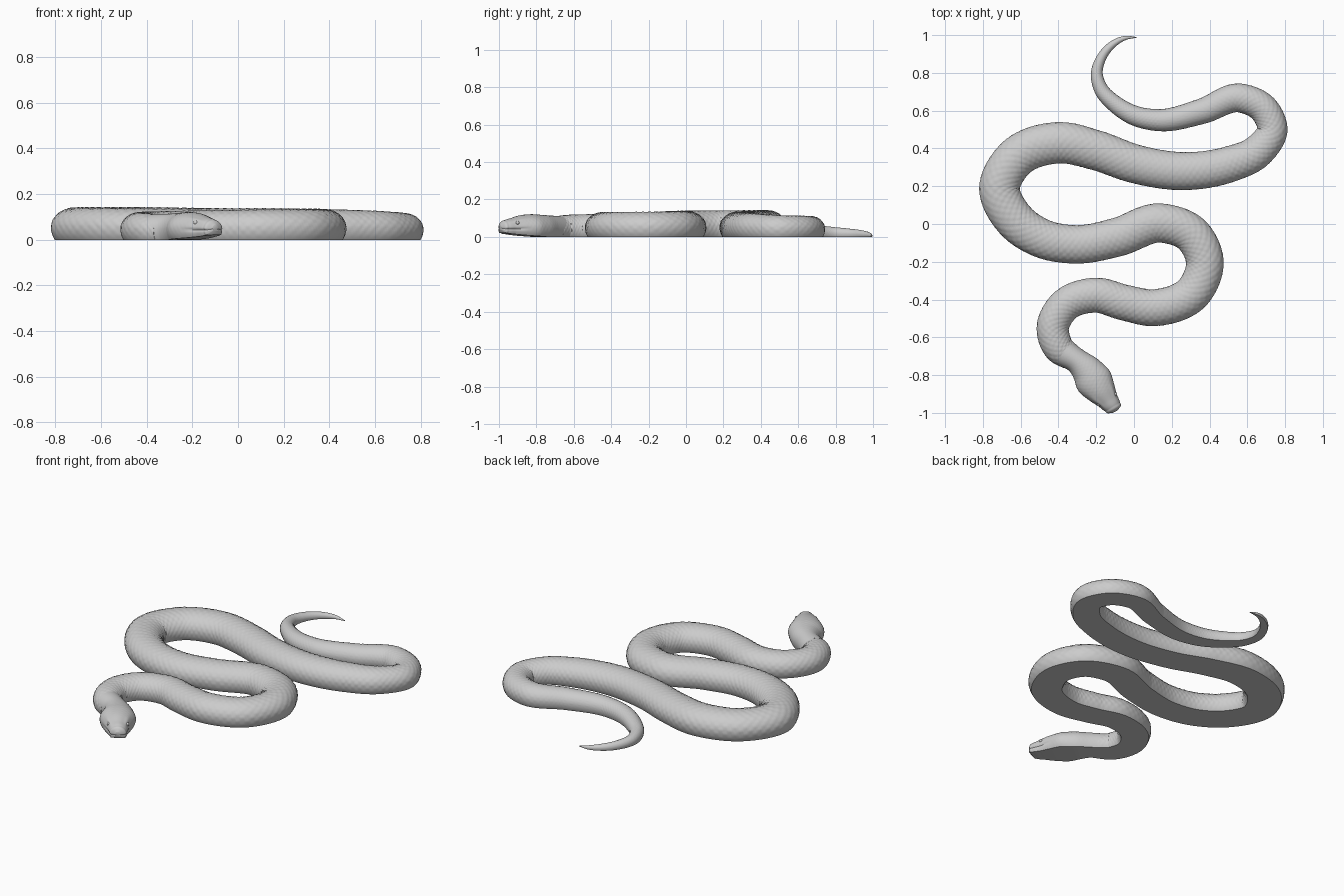
import bpy, bmesh, math
from mathutils import Vector

if "Cube" in bpy.data.objects:
    bpy.data.objects.remove(bpy.data.objects["Cube"])

SEG = 54                       # points around a cross-section
A0 = -math.asin(0.53)          # angle where the section meets the flat belly


def spline(pts, steps):
    """Smooth curve through stations of any dimension, chord-length tangents."""
    P = [Vector(p) for p in pts]
    d = [(P[i + 1].xy - P[i].xy).length for i in range(len(P) - 1)]
    T = []
    for i in range(len(P)):
        if i == 0:
            T.append((P[1] - P[0]) / d[0])
        elif i == len(P) - 1:
            T.append((P[i] - P[i - 1]) / d[-1])
        else:
            a, b = (P[i] - P[i - 1]) / d[i - 1], (P[i + 1] - P[i]) / d[i]
            T.append((a * d[i] + b * d[i - 1]) / (d[i] + d[i - 1]))
    out = []
    for i, L in enumerate(d):
        for k in range(steps + (i == len(d) - 1)):
            t = k / steps
            out.append(P[i] * (2*t**3 - 3*t*t + 1) + T[i] * (L * (t**3 - 2*t*t + t))
                       + P[i + 1] * (3*t*t - 2*t**3) + T[i + 1] * (L * (t**3 - t*t)))
    return out


def loft(name, rings, bump):
    """rings: (x, y, half width, bottom z, top z); bump(phase, angle, half width, t)."""
    bm = bmesh.new()
    loops, phase = [], 0.0
    for i, r in enumerate(rings):
        a, b = rings[max(i - 1, 0)], rings[min(i + 1, len(rings) - 1)]
        tan = Vector((b[0] - a[0], b[1] - a[1])).normalized()
        x, y, hw, zb, zt = r
        hw = max(hw, 0.001)
        if i:
            phase += (Vector(r[:2]) - Vector(a[:2])).length / (0.36 * max(hw, 0.02))
        zc = zb + 0.38 * (zt - zb)
        loop = []
        for j in range(SEG):
            f = j / (SEG - 1)
            ang = A0 + f * (math.pi - 2 * A0)
            o = bump(phase, f, ang, hw, i / (len(rings) - 1))
            u = (hw + o) * math.cos(ang)
            rz = (zt - zc) if ang > 0 and ang < math.pi else (zc - zb) / 0.53
            z = zc + (rz + o) * math.sin(ang)
            if j in (0, SEG - 1):
                z = zb
            loop.append(bm.verts.new((x - tan.y * u, y + tan.x * u, max(z, zb))))
        loops.append(loop)
    for A, B in zip(loops, loops[1:]):
        for j in range(SEG):
            k = (j + 1) % SEG
            bm.faces.new((A[j], A[k], B[k], B[j]))
    bm.faces.new(loops[0])
    bm.faces.new(loops[-1])
    bmesh.ops.recalc_face_normals(bm, faces=bm.faces)
    me = bpy.data.meshes.new(name)
    bm.to_mesh(me)
    bm.free()
    ob = bpy.data.objects.new(name, me)
    bpy.context.collection.objects.link(ob)
    smooth(ob)
    return ob


def smooth(ob):
    bpy.ops.object.select_all(action='DESELECT')
    ob.select_set(True)
    bpy.context.view_layer.objects.active = ob
    bpy.ops.object.shade_smooth_by_angle(angle=math.radians(40))


def scales(phase, f, ang, hw, t):
    """Diamond scale relief that fades at the belly edge."""
    q = f * 9
    d = abs(math.sin(math.pi * (phase + q)) * math.sin(math.pi * (phase - q)))
    fade = min(1, 8 * f, 8 * (1 - f))
    return 0.03 * hw * (math.sqrt(d) - 0.6) * fade


def head_relief(phase, f, ang, hw, t):
    """Mouth groove along the jaw and a fine scale grain on the crown."""
    side = min(ang, math.pi - ang)
    front = min(1, max(0, (t - 0.45) * 8))
    groove = -0.005 * front * math.exp(-((side + 0.06) / 0.09) ** 2)
    brow = 0.004 * math.exp(-((side - 0.75) / 0.2) ** 2 - ((t - 0.58) / 0.1) ** 2)
    return groove + brow + 0.35 * scales(phase * 1.5, f, ang, hw, t) * (1 - front)


# body from tail tip to neck: x, y, half width
path = [(.012, .988, .002), (-.045, .985, .011), (-.12, .945, .02), (-.175, .875, .026),
        (-.197, .80, .031), (-.172, .71, .038), (-.10, .635, .045), (0, .575, .052),
        (.13, .55, .058), (.36, .597, .067), (.56, .667, .076), (.685, .61, .078),
        (.732, .50, .08), (.655, .385, .088), (.50, .315, .095), (.27, .28, .10),
        (0, .32, .102), (-.20, .39, .105), (-.40, .43, .109), (-.62, .355, .108),
        (-.712, .19, .107), (-.63, .02, .106), (-.49, -.075, .103), (-.31, -.108, .101),
        (-.09, -.07, .102), (.14, .005, .103), (.305, -.055, .101), (.375, -.20, .099),
        (.31, -.365, .098), (.11, -.443, .097), (-.055, -.415, .094), (-.20, -.377, .092),
        (-.365, -.43, .088), (-.43, -.55, .085), (-.395, -.66, .080), (-.33, -.708, .068)]
rings = [(p[0], p[1], p[2], 0, 1.8 * p[2] - 4.5 * p[2] ** 2) for p in spline(path, 26)]
loft("snake_body", rings, scales)

# head from neck to snout: x, y, half width, bottom z, top z
head = [(-.375, -.68, .073, 0, .112), (-.30, -.727, .067, 0, .114), (-.25, -.775, .084, 0, .118),
        (-.212, -.83, .098, .004, .121), (-.17, -.89, .079, .009, .114),
        (-.137, -.935, .058, .014, .10), (-.114, -.967, .047, .019, .09),
        (-.104, -.984, .038, .025, .081), (-.099, -.993, .014, .038, .065)]
loft("snake_head", spline(head, 14), head_relief)

# eyes and nostrils, mirrored across the head axis
axis = Vector((.53, -.85, 0)).normalized()
side = Vector((-axis.y, axis.x, 0))
for s, tag in ((1, "left"), (-1, "right")):
    for part, base, off, z, r in (("eye", (-.142, -.928), .051, .075, .010),
                                  ("nostril", (-.109, -.976), .027, .073, .004)):
        c = Vector((*base, z)) + side * (s * off)
        bpy.ops.mesh.primitive_uv_sphere_add(segments=16, ring_count=10, radius=r, location=c)
        ob = bpy.context.object
        ob.name = f"{part}_{tag}"
        smooth(ob)
